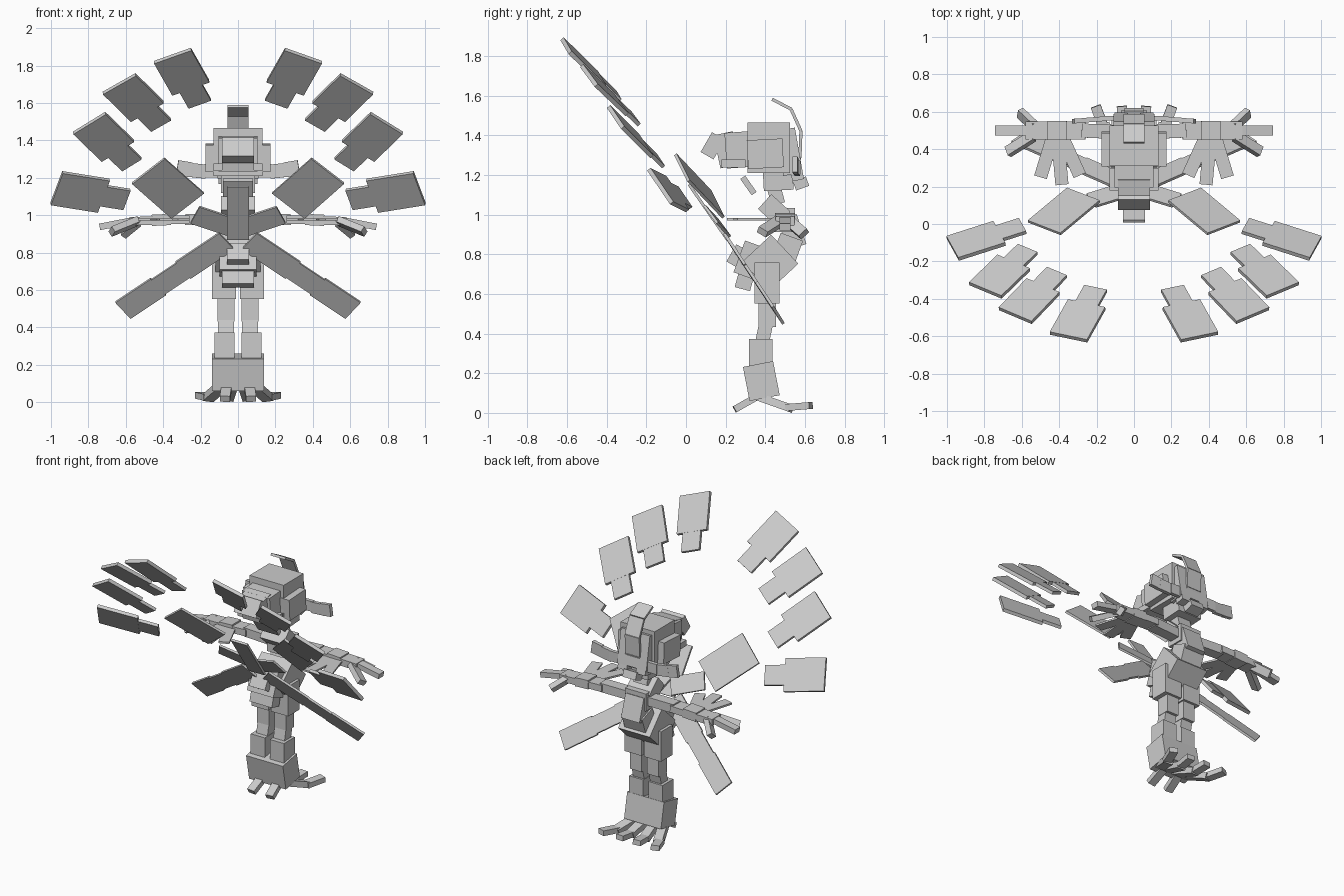
import bpy
import bmesh
from math import radians
from mathutils import Vector, Matrix

cube = bpy.data.objects.get("Cube")
if cube:
    bpy.data.objects.remove(cube, do_unlink=True)

grey = bpy.data.materials.new("plain_grey")
grey.use_nodes = True
GREY = (0.6, 0.6, 0.6, 1)
grey.diffuse_color = GREY
grey.node_tree.nodes["Principled BSDF"].inputs["Base Color"].default_value = GREY


def add_block(name, matrix):
    """Unit cube baked through a matrix."""
    mesh = bpy.data.meshes.new(name)
    bm = bmesh.new()
    bmesh.ops.create_cube(bm, size=1, matrix=matrix)
    bmesh.ops.recalc_face_normals(bm, faces=bm.faces)
    bm.to_mesh(mesh)
    bm.free()
    mesh.materials.append(grey)
    obj = bpy.data.objects.new(name, mesh)
    bpy.context.collection.objects.link(obj)


def box(name, centre, size, tilt=0):
    """Box tilted about the sideways axis."""
    add_block(name, Matrix.Translation(centre)
              @ Matrix.Rotation(radians(tilt), 4, 'X')
              @ Matrix.Diagonal((*size, 1)))


def bar(name, start, end, across, width, thick):
    """Flat bar from start to end; across sets its sideways direction."""
    start, end = Vector(start), Vector(end)
    along = end - start
    u = along.normalized()
    v = Vector(across)
    v = (v - u * v.dot(u)).normalized()
    n = u.cross(v)
    m = Matrix((along, v * width, n * thick)).transposed().to_4x4()
    add_block(name, Matrix.Translation((start + end) / 2) @ m)


def pair(func, name, *vectors_and_rest):
    """Build a part on both sides, flipping x of every vector."""
    for side, label in ((1, "left"), (-1, "right")):
        args = [(side * a[0], *a[1:]) if isinstance(a, tuple) else a
                for a in vectors_and_rest]
        func(f"{label}_{name}", *args)


# Fan of feathers: tip centre, root centre, sideways direction
FEATHERS = [
    ((.35, -.605, 1.86), (.205, -.345, 1.605), (.2, .05, -.08)),
    ((.635, -.49, 1.71), (.412, -.258, 1.49), (.17, .075, -.1)),
    ((.795, -.355, 1.5), (.568, -.135, 1.28), (.18, .07, -.105)),
    ((.97, -.13, 1.152), (.595, -.01, 1.092), (.06, .12, -.175)),
]
for i, (tip, root, across) in enumerate(FEATHERS, 1):
    step = tuple(Vector(tip).lerp(Vector(root), .67))
    pair(bar, f"feather_{i}_vane", tip, step, across, .215, .022)
    pair(bar, f"feather_{i}_quill", step, root, across, .13, .02)
pair(bar, "inner_feather", (.48, -.02, 1.245), (.27, .155, 1.06), (.16, .085, -.155), .23, .015)
pair(bar, "fan_arm", (.23, .125, 1.01), (.02, .19, .94), (.3, .6, -.8), .12, .014)
bar("fan_centre", (0, .015, 1.16), (0, .21, .88), (1, 0, 0), .12, .015)

# Long lower feathers in three overlapping lengths
for i, (a, b, w) in enumerate(((0, .42, .13), (.4, .68, .115), (.66, 1, .13))):
    start, end = Vector((.06, .22, .87)), Vector((.615, .465, .5))
    pair(bar, f"lower_feather_{i}", tuple(start.lerp(end, a)), tuple(start.lerp(end, b)),
         (.5, -.5, .8), w, .015)

# Head
box("skull", (0, .418, 1.345), (.26, .215, .255))
box("cheeks", (0, .4, 1.315), (.35, .18, .145), 3)
box("back_of_head", (0, .52, 1.325), (.22, .1, .23), 10)
box("brow", (0, .27, 1.335), (.21, .14, .18), 4)
box("upper_beak", (0, .205, 1.335), (.17, .1, .17), 12)
box("beak_tip", (0, .135, 1.355), (.17, .075, .115), -30)
box("beak_ledge", (0, .24, 1.265), (.26, .12, .04))
box("jaw", (0, .465, 1.185), (.18, .15, .11), 3)
box("chin", (0, .315, 1.155), (.16, .03, .1), 35)
box("nape", (0, .58, 1.165), (.1, .07, .05), 20)
pair(box, "nape_lock", (.07, .55, 1.26), (.07, .06, .16), 12)

# Crest bending over the head
CREST = [(0, .435, 1.59), (0, .53, 1.54), (0, .58, 1.43), (0, .575, 1.3), (0, .54, 1.2)]
for i in range(4):
    bar(f"crest_{i}", CREST[i], CREST[i + 1], (1, 0, 0), .11, .016)

# Head band with raised ends
box("band_middle", (0, .565, 1.245), (.36, .025, .07))
pair(bar, "band_side", (.17, .562, 1.24), (.26, .555, 1.25), (0, 0, 1), .075, .025)
pair(bar, "band_end", (.25, .555, 1.25), (.325, .55, 1.262), (0, 0, 1), .08, .025)

# Neck, spine and torso
box("upper_neck", (0, .45, 1.12), (.1, .07, .12), 15)
box("neck", (0, .445, 1.03), (.18, .13, .1), -42)
box("shoulders", (0, .49, .98), (.16, .12, .12), 0)
box("upper_back", (0, .535, .92), (.14, .1, .16), 18)
box("lower_back", (0, .51, .83), (.16, .12, .14), -20)
box("hips", (0, .425, .765), (.24, .2, .2), 43)
box("belly", (0, .33, .775), (.2, .13, .17), -20)
box("belly_plate", (0, .255, .8), (.12, .06, .1), -30)
box("lower_belly", (0, .3, .69), (.17, .08, .12), -15)

# Arms and drooping hands
pair(bar, "upper_arm", (.05, .49, .98), (.28, .5, .985), (0, 1, 0), .075, .06)
pair(bar, "forearm", (.26, .5, .985), (.58, .5, .975), (0, 1, 0), .095, .045)
pair(bar, "wrist", (.36, .5, .985), (.46, .5, .98), (0, 1, 0), .1, .06)
for i, (tip, root) in enumerate((
        ((.74, .5, .945), (.56, .5, .98)),
        ((.675, .385, .92), (.54, .47, .975)),
        ((.61, .595, .91), (.53, .52, .975)))):
    pair(bar, f"finger_{i}", root, tip, (tip[1] - .5, .2, 0), .055, .035)

# Short wing feathers hanging forward from the forearms
for i, (x, y) in enumerate(((.5, .25), (.385, .21), (.29, .26))):
    pair(bar, f"arm_feather_{i}", (.43 - .02 * i, .48, .985), (x, y, .985), (1, .1, 0), .07, .012)

# Legs
pair(box, "thigh", (.075, .408, .663), (.13, .125, .205))
pair(box, "knee", (.065, .41, .505), (.09, .088, .13))
pair(box, "shin", (.065, .395, .415), (.085, .07, .12), -12)
pair(box, "ankle", (.073, .378, .31), (.107, .118, .14))
box("foot_block", (0, .38, .168), (.28, .155, .175), 11)

# Toes: two forward, four spread behind
pair(bar, "front_toe", (.06, .36, .09), (.07, .245, .025), (1, 0, 0), .055, .035)
for name, x0, x1, x2 in (("inner_toe", .035, .055, .065), ("outer_toe", .09, .16, .205)):
    pair(bar, name, (x0, .36, .09), (x1, .53, .03), (1, 0, 0), .06, .04)
    pair(bar, name + "_tip", (x1, .51, .035), (x2, .63, .045), (1, 0, 0), .055, .035)

# Rest the lowest corner on the ground
objs = [o for o in bpy.context.collection.objects if o.type == 'MESH']
low = min(v.co.z for o in objs for v in o.data.vertices)
for o in objs:
    o.data.transform(Matrix.Translation((0, 0, -low)))
